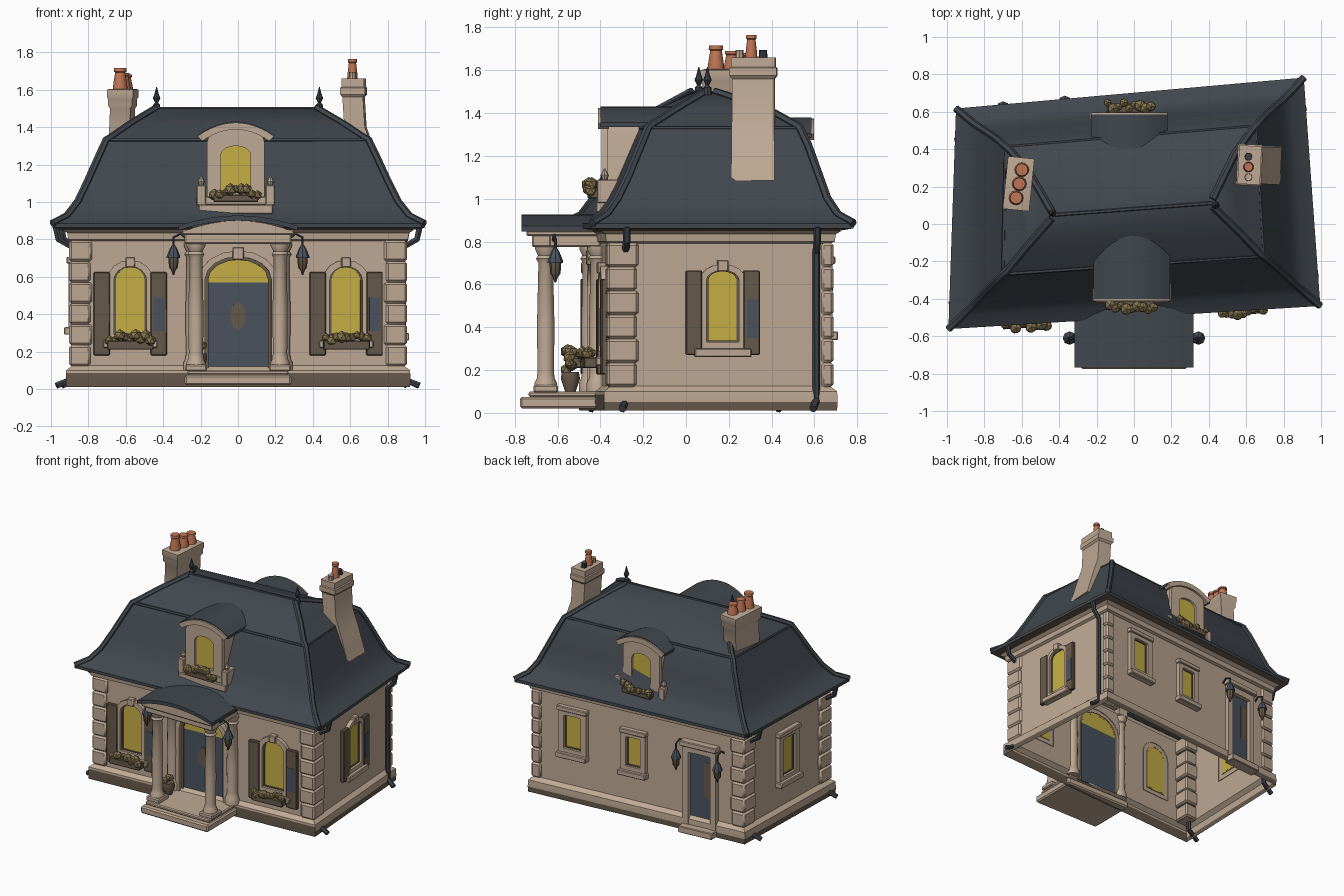
import bpy, bmesh, math, random
from mathutils import Vector, Matrix

if "Cube" in bpy.data.objects:
    bpy.data.objects.remove(bpy.data.objects["Cube"])
random.seed(4)

def material(name, r, g, b):
    m = bpy.data.materials.new(name)
    m.diffuse_color = (r, g, b, 1)
    m.use_nodes = True
    m.node_tree.nodes["Principled BSDF"].inputs["Base Color"].default_value = m.diffuse_color
    return m
CREAM = material("cream stone", .52, .40, .30)
BROWN = material("stained brown", .135, .10, .07)
SLATE = material("slate", .054, .064, .077)
YELLOW = material("lit glass", .56, .43, .06)
ORANGE = material("terracotta", .53, .18, .09)
BLUE = material("door blue", .07, .088, .117)
IRON = material("dark iron", .045, .053, .065)
OLIVE = material("dry flowers", .24, .18, .08)

def warp(p):
    # the hand-made skew of the whole house
    t = p.y - .1
    return Vector((p.x * (1 - .056 * t) - .01 - .02 * t, p.y + (.075 + .018 * t) * p.x, p.z))

def make(name, bm, mats, skew=True, bevel=0):
    bmesh.ops.recalc_face_normals(bm, faces=bm.faces)
    if bevel:
        bmesh.ops.bevel(bm, geom=bm.edges[:], offset=bevel, segments=1, affect='EDGES', clamp_overlap=True)
    if skew:
        for v in bm.verts:
            v.co = warp(v.co)
    me = bpy.data.meshes.new(name)
    for m in mats if isinstance(mats, list) else [mats]:
        me.materials.append(m)
    bm.to_mesh(me)
    bm.free()
    ob = bpy.data.objects.new(name, me)
    bpy.context.collection.objects.link(ob)
    return ob

def skin(name, rings, mat, skew=True, caps=True, bevel=0, rule=None):
    # joins equal-length point rings into a surface
    bm = bmesh.new()
    vs = [[bm.verts.new(p) for p in r] for r in rings]
    n = len(vs[0])
    for a, b in zip(vs, vs[1:]):
        for i in range(n):
            j = (i + 1) % n
            f = bm.faces.new((a[i], a[j], b[j], b[i]))
            if rule:
                f.material_index = rule(f.calc_center_median())
    if caps:
        bm.faces.new(vs[-1])
        if caps != 'top':
            bm.faces.new(vs[0][::-1])
    return make(name, bm, mat, skew, bevel)

def rect(hx, y0, y1, z):
    return [(-hx, y0, z), (hx, y0, z), (hx, y1, z), (-hx, y1, z)]

def box(name, x0, x1, y0, y1, z0, z1, mat, skew=True, bevel=.007):
    r = lambda z: [(x0, y0, z), (x1, y0, z), (x1, y1, z), (x0, y1, z)]
    return skin(name, [r(z0), r(z1)], mat, skew, True, bevel)

def lathe(name, prof, x, y, mat, skew=False, n=12):
    ring = lambda r, z: [(x + r * math.cos(2 * math.pi * i / n), y + r * math.sin(2 * math.pi * i / n), z) for i in range(n)]
    return skin(name, [ring(r, z) for r, z in prof], mat, skew)

def tube(name, pts, r, mat, skew=True):
    cu = bpy.data.curves.new(name, 'CURVE')
    cu.dimensions, cu.bevel_depth, cu.bevel_resolution, cu.use_fill_caps = '3D', r, 1, True
    sp = cu.splines.new('POLY')
    sp.points.add(len(pts) - 1)
    for q, p in zip(sp.points, pts):
        q.co = (*(warp(Vector(p)) if skew else p), 1)
    cu.materials.append(mat)
    ob = bpy.data.objects.new(name, cu)
    bpy.context.collection.objects.link(ob)
    bpy.ops.object.select_all(action='DESELECT')
    ob.select_set(True)
    bpy.context.view_layer.objects.active = ob
    bpy.ops.object.convert(target='MESH')

def blobs(name, F, u0, u1, d, z, r, mat, n, skew):
    bm = bmesh.new()
    for i in range(n):
        c = Vector(F(u0 + (u1 - u0) * (i + .5) / n, d + random.uniform(-.015, .02), z + random.uniform(-.02, .02)))
        s = r * random.uniform(.75, 1.2)
        bmesh.ops.create_icosphere(bm, subdivisions=1, radius=s, matrix=Matrix.Translation(c))
    make(name, bm, mat, skew)

# facade parts: u along the wall, d outward, z up
def prism(name, F, pts, d0, d1, mat, skew=True, bevel=0):
    return skin(name, [[F(u, d, z) for u, z in pts] for d in (d0, d1)], mat, skew, True, bevel)

def arch(c, h, z0, zs, rise, n=8):
    return [(c - h, z0), (c + h, z0)] + [(c + h * math.cos(math.pi * i / n), zs + rise * math.sin(math.pi * i / n)) for i in range(n + 1)]

def surround(name, F, outer, inner, d, mat, skew=True):
    rings = [(outer, -.005), (outer, d), (inner, d), (inner, -.005)]
    skin(name, [[F(u, e, z) for u, z in o] for o, e in rings], mat, skew, False)

def fbox(name, F, u0, u1, d0, d1, z0, z1, mat, skew=True):
    prism(name, F, [(u0, z0), (u1, z0), (u1, z1), (u0, z1)], d0, d1, mat, skew, .005 if d1 - d0 > .011 else 0)

front = lambda u, d, z: (u, -.41 - d, z)
back = lambda u, d, z: (u, .60 + d, z)
right = lambda u, d, z: (.862 + d, u, z)
left = lambda u, d, z: (-.862 - d, u, z)

def window(name, F, c, h, z0, zs, rise, b=.035, shutter=0, flowers=False):
    flat = rise < .02
    outer = arch(c, h + b, z0 - b, zs + b, rise) if flat else arch(c, h + b, z0 - b, zs, rise + b)
    surround(name + "_surround", F, outer, arch(c, h, z0, zs, rise), .03, CREAM)
    surround(name + "_stained_rebate", F, arch(c, h, z0, zs, rise), arch(c, h - .01, z0 + .008, zs, rise - .004), .012, BROWN)
    prism(name + "_glass", F, arch(c, h, z0, zs, rise), -.004, .005, YELLOW)
    fbox(name + "_sill", F, c - h - .055, c + h + .055, 0, .055, z0 - .07, z0 - .03, CREAM)
    if flat:
        fbox(name + "_lintel", F, c - h - b - .01, c + h + b + .01, 0, .042, zs + b - .01, zs + b + .025, CREAM)
    else:
        fbox(name + "_keystone", F, c - .025, c + .025, 0, .042, zs + rise - .005, zs + rise + .05, CREAM)
    if shutter:
        for s in (-1, 1):
            a, e = sorted((c + s * (h + .02), c + s * (h + .02 + shutter)))
            fbox(name + "_shutter", F, a, e, .005, .035, z0 - .06 - .05 * flowers, zs + .045, BROWN)
        # patch of older blue paint on the right-hand shutter
        fbox(name + "_shutter_paint", F, a + .015, e - .012, .03, .038, z0 + .02, z0 + .20, BLUE)
    if flowers:
        fbox(name + "_planter", F, c - .12, c + .12, .05, .11, z0 - .08, z0 - .03, BROWN)
        blobs(name + "_flowers", F, c - .12, c + .12, .09, z0 - .015, .03, OLIVE, 9, True)

# walls: open shell with stained plinth and cornice
wall = [(.01, .03), (.05, .032), (.085, .031), (.10, .03), (.125, 0), (.79, 0), (.80, .02), (.835, .025), (.85, .05)]
skin("walls", [rect(.862 + o, -.41 - o, .60 + o, z) for z, o in wall], [CREAM, BROWN], True, False,
     0, lambda c: 1 if c.z < .05 or (c.y < -.4 and c.z < .08) else 0)

# roof: flared lower slope, break, shallow upper slope
roof = [(.90, -.45, .64, .85), (.962, -.5, .70, .862), (.962, -.5, .70, .885), (.89, -.43, .635, .925), (.835, -.375, .59, 1.0),
        (.785, -.32, .555, 1.11), (.725, -.26, .51, 1.25), (.69, -.225, .475, 1.33), (.665, -.205, .455, 1.345),
        (.56, -.08, .33, 1.42), (.43, .06, .10, 1.5)]
skin("mansard_roof", [rect(*r) for r in roof], [SLATE, BROWN], True, 'top', 0, lambda c: 1 if c.z < .862 else 0)
for k in range(4):
    tube("hip_roll", [rect(*r)[k] for r in roof[2:]], .02, SLATE)
b = rect(.685, -.22, .47, 1.328)
tube("break_roll", b + b[:1], .012, SLATE)
tube("ridge_roll", [(-.43, .08, 1.496), (.43, .08, 1.496)], .012, SLATE)
for s in (-1, 1):
    lathe("finial", [(.022, 1.485), (.018, 1.52), (.008, 1.53), (.02, 1.555), (.012, 1.575), (.002, 1.615)], s * .435, .08 + s * .02, IRON, n=8)

# corner quoins
for sx in (-1, 1):
    for y0, s in ((-.41, 1), (.60, -1)):
        for i in range(6):
            lx, ly = (.12, .13) if i % 2 else (.11, .12)
            x0, x1 = sorted((sx * .878, sx * (.878 - lx)))
            a, e = sorted((y0 - s * .016, y0 + s * ly))
            if sx > 0 and s < 0:
                x0, a = .80, .56
            box("quoin", x0, x1, a, e, .122 + i * .112, .234 + i * .112, CREAM, True, .012)

# downpipes: the back right one is exposed, the others show only head and foot
for sx, y in ((1, .535), (1, -.34), (-1, -.36), (-1, .53)):
    x = .885 if y > .532 else .85
    tube("downpipe", [(sx * .95, y, .87), (sx * .935, y, .80), (sx * x, y, .75), (sx * x, y, .06), (sx * .945, y - .02, .018)], .018, IRON)

# windows
for s in (-1, 1):
    window("front_window", front, s * .56, .085, .29, .58, .075, shutter=.085, flowers=True)
window("right_window", right, .105, .075, .33, .62, .045, b=.03, shutter=.075)
window("left_window", left, .10, .075, .36, .64, .005, b=.04)
window("back_window", back, .53, .07, .41, .66, .005, b=.045)
window("back_small_window", back, .03, .06, .39, .61, .005, b=.04)

# back door
surround("back_door_surround", back, arch(-.52, .135, .05, .66, .005), arch(-.52, .09, .06, .61, .004), .035, CREAM)
prism("back_door", back, arch(-.52, .09, .06, .61, .004), -.004, .005, BLUE)
fbox("back_door_stain", back, -.60, -.54, .004, .007, .28, .55, BROWN)
fbox("back_door_lintel", back, -.67, -.37, 0, .06, .66, .70, CREAM)
fbox("back_step", back, -.66, -.38, 0, .09, .01, .06, CREAM)

# front door with fanlight
surround("door_surround", front, arch(0, .205, .08, .585, .155), arch(0, .172, .08, .585, .122), .04, CREAM)
surround("door_jamb", front, arch(0, .172, .08, .585, .122), arch(0, .155, .085, .585, .105), .015, BROWN)
fbox("front_door", front, -.165, .165, -.004, .005, .08, .57, BLUE)
prism("fanlight", front, arch(0, .165, .57, .585, .115), -.004, .005, YELLOW)
prism("door_wreath", front, [(.04 * math.cos(i * math.pi / 6), .39 + .075 * math.sin(i * math.pi / 6)) for i in range(12)], .004, .012, BROWN)
fbox("fanlight_keystone", front, -.03, .03, 0, .055, .69, .76, CREAM)

# porch
box("porch_step", -.285, .285, -.775, -.40, .02, .075, CREAM, False, .01)
box("porch_floor", -.27, .27, -.735, -.40, .075, .10, CREAM, False)
column = [(.052, .10), (.052, .14), (.042, .16), (.038, .19), (.041, .4), (.034, .70), (.045, .72), (.036, .735), (.05, .765), (.05, .78)]
for s in (-1, 1):
    lathe("porch_column", column, s * .225, -.655, CREAM)
    box("column_base", s * .225 - .058, s * .225 + .058, -.713, -.597, .095, .13, CREAM, False)
    lathe("wall_column", column, s * .24, -.43 + s * .018, CREAM)
    box("porch_side_beam", s * .235 - .045, s * .235 + .045, -.71, -.40, .775, .85, CREAM, False)
box("porch_front_beam", -.285, .285, -.72, -.63, .775, .845, CREAM, False)
box("porch_cornice", -.30, .30, -.745, -.40, .825, .852, CREAM, False)
P = lambda u, d, z: (u, -.40 - d, z)
def segment(c, h, z, rise, n=12):
    return [(c + h * (1 - 2 * i / n), z + rise * (1 - (1 - 2 * i / n) ** 2)) for i in range(n + 1)]
prism("pediment", P, segment(0, .285, .845, .055), .2, .345, CREAM, False)
prism("porch_roof", P, segment(0, .318, .872, .055) + segment(0, .318, .848, .052)[::-1], -.05, .368, SLATE, False)

def lantern(x, y, z, wx, wy):
    tube("lantern_bracket", [(wx, wy, z + .12), ((x + wx) / 2, (y + wy) / 2, z + .15), (x, y, z + .13), (x, y, z + .07)], .007, IRON, False)
    lathe("lantern_cap", [(.008, z + .09), (.02, z + .07), (.036, z + .03), (.036, z + .02)], x, y, BLUE, n=8)
    lathe("lantern_body", [(.028, z + .025), (.024, z - .03), (.012, z - .045), (.004, z - .07)], x, y, BROWN, n=8)
for s in (-1, 1):
    lantern(s * .345, -.61, .68, s * .27, -.62)
lantern(-.70, .62, .53, -.70, .53)
lantern(-.37, .65, .55, -.37, .56)
lathe("porch_urn", [(.025, .10), (.045, .16), (.04, .19)], -.21, -.54, BROWN)
blobs("urn_plant", P, -.24, -.18, .14, .215, .03, OLIVE, 4, False)

# dormers: a curved slate shell over the body, cream trim below its front edge
def dormer(name, F, c, dz, deep):
    prism(name + "_body", F, arch(c, .145, .92 + dz, 1.33 + dz, .07), -.2, 0, CREAM, False)
    prism(name + "_roof", F, segment(c, .205, 1.355 + dz, .075) + segment(c, .205, 1.335 + dz, .07)[::-1], -deep, .03, SLATE, False)
    prism(name + "_hood", F, segment(c, .205, 1.352 + dz, .072) + segment(c, .18, 1.325 + dz, .062)[::-1], -.01, .042, CREAM, False)
    surround(name + "_surround", F, arch(c, .155, 1.0 + dz, 1.32 + dz, .075), arch(c, .08, 1.06 + dz, 1.25 + dz, .05), .025, CREAM, False)
    prism(name + "_glass", F, arch(c, .08, 1.06 + dz, 1.25 + dz, .05), 0, .006, YELLOW, False)
    fbox(name + "_base", F, c - .20, c + .20, -.12, .05, .935 + dz, .985 + dz, CREAM, False)
    fbox(name + "_apron", F, c - .17, c + .17, -.12, .035, .985 + dz, 1.03 + dz, CREAM, False)
    fbox(name + "_planter", F, c - .12, c + .12, .04, .09, 1.0 + dz, 1.04 + dz, BROWN, False)
    blobs(name + "_flowers", F, c - .13, c + .13, .075, 1.05 + dz, .03, OLIVE, 9, False)
    for s in (-1, 1):
        fbox(name + "_post", F, c + s * .185 - .025, c + s * .185 + .025, -.08, .045, .98 + dz, 1.09 + dz, CREAM, False)
        x, y, z = F(c + s * .185, .01, 1.09 + dz)
        lathe(name + "_post_finial", [(.012, z), (.02, z + .02), (.003, z + .05)], x, y, CREAM, n=8)
dormer("front_dormer", lambda u, d, z: (u, -.37 - d, z), -.012, .0, .33)
dormer("back_dormer", lambda u, d, z: (u, .555 + d, z), -.025, -.05, .15)

# chimneys
def chimney(name, x, y, hx, hy, tilt, levels):
    def ring(z, g, dx):
        return [Matrix.Rotation(tilt, 3, 'Z') @ Vector((a * (hx + g), e * (hy + g), 0)) + Vector((x + dx, y, z))
                for a, e in ((-1, -1), (1, -1), (1, 1), (-1, 1))]
    skin(name, [ring(*l) for l in levels], CREAM, False)
chimney("left_chimney", -.617, .215, .055, .125, -.1, [(1.27, 0, -.01), (1.50, 0, 0), (1.515, .01, 0), (1.55, .01, 0), (1.56, .016, 0), (1.60, .016, 0), (1.605, 0, 0)])
chimney("right_chimney", .618, .315, .055, .098, -.05, [(1.085, .003, .11), (1.28, .002, .05), (1.40, 0, .01), (1.56, 0, 0), (1.575, .012, 0), (1.61, .012, 0), (1.615, .005, 0), (1.66, .005, 0)])
def pot(x, y, z, r, h):
    lathe("chimney_pot", [(r * 1.1, z), (r, z + h * .3), (r * .75, z + h * .8), (r * .95, z + h * .85), (r * .9, z + h)], x, y, ORANGE)
for x, y, h in ((-.60, .29, .08), (-.613, .215, .09), (-.63, .14, .115)):
    pot(x, y, 1.6, .036, h)
pot(.612, .305, 1.655, .026, .11)
for y, m in ((.25, CREAM), (.36, IRON)):
    lathe("small_flue", [(.022, 1.65), (.018, 1.69), (.02, 1.695)], .612, y, m, n=8)

# smooth shading with crisp edges
bpy.ops.object.select_all(action='SELECT')
bpy.context.view_layer.objects.active = bpy.data.objects["walls"]
bpy.ops.object.shade_smooth_by_angle(angle=math.radians(35))
